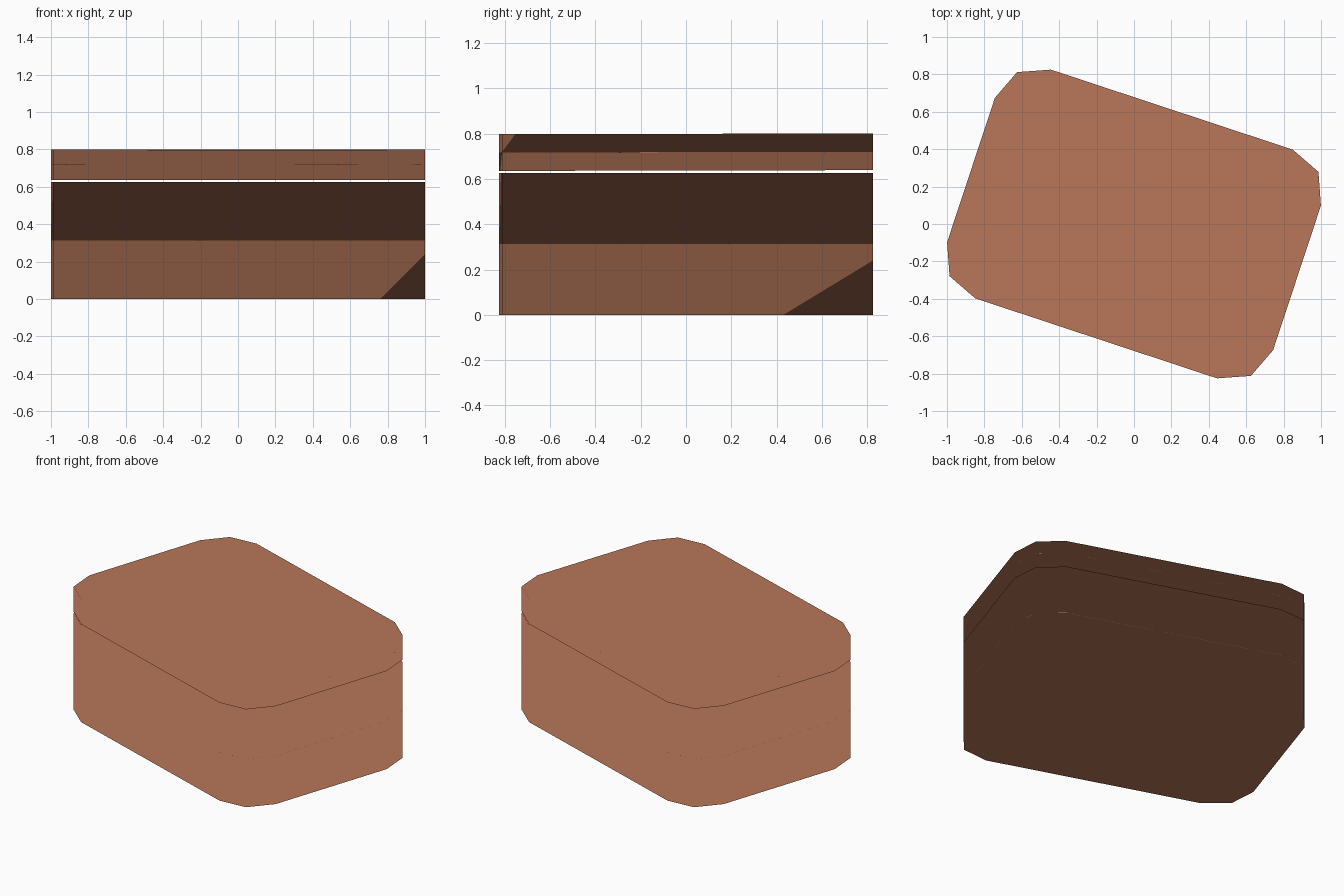
import bpy, bmesh, math

if "Cube" in bpy.data.objects:
    bpy.data.objects.remove(bpy.data.objects["Cube"])

HX, HY, R, STEPS = 0.918, 0.644, 0.237, 2   # half sizes, corner radius, corner facets
TURN = math.radians(-18.3)

clay = bpy.data.materials.new("warm_brown")
clay.diffuse_color = (0.48, 0.185, 0.10, 1)
clay.use_nodes = True
clay.node_tree.nodes["Principled BSDF"].inputs["Base Color"].default_value = clay.diffuse_color


def outline():
    """Rounded rectangle, turned about z."""
    pts = []
    for k, (sx, sy) in enumerate([(1, 1), (-1, 1), (-1, -1), (1, -1)]):
        for i in range(STEPS + 1):
            a = math.pi / 2 * (k + i / STEPS)
            x = sx * (HX - R) + R * math.cos(a)
            y = sy * (HY - R) + R * math.sin(a)
            pts.append((x * math.cos(TURN) - y * math.sin(TURN),
                        x * math.sin(TURN) + y * math.cos(TURN)))
    return pts


def slab(name, z0, z1, tilt=0.0):
    bm = bmesh.new()
    rings = [[bm.verts.new((x, y, z + tilt * y)) for x, y in outline()] for z in (z0, z1)]
    low, high = rings
    n = len(low)
    bm.faces.new(low[::-1])
    bm.faces.new(high)
    for i in range(n):
        j = (i + 1) % n
        bm.faces.new((low[i], low[j], high[j], high[i]))
    # smooth corners, crisp rims
    for f in bm.faces:
        f.smooth = True
    for e in bm.edges:
        e.smooth = e.calc_face_angle(0) < math.radians(60)
    me = bpy.data.meshes.new(name)
    bm.to_mesh(me)
    bm.free()
    me.materials.append(clay)
    ob = bpy.data.objects.new(name, me)
    bpy.context.collection.objects.link(ob)
    wn = ob.modifiers.new("flat_sides", 'WEIGHTED_NORMAL')
    wn.keep_sharp = True
    wn.weight = 100
    return ob


# Box body, and the lid held just above it
slab("box_body", 0.0, 0.626)
slab("box_lid", 0.637, 0.799, tilt=0.002)
